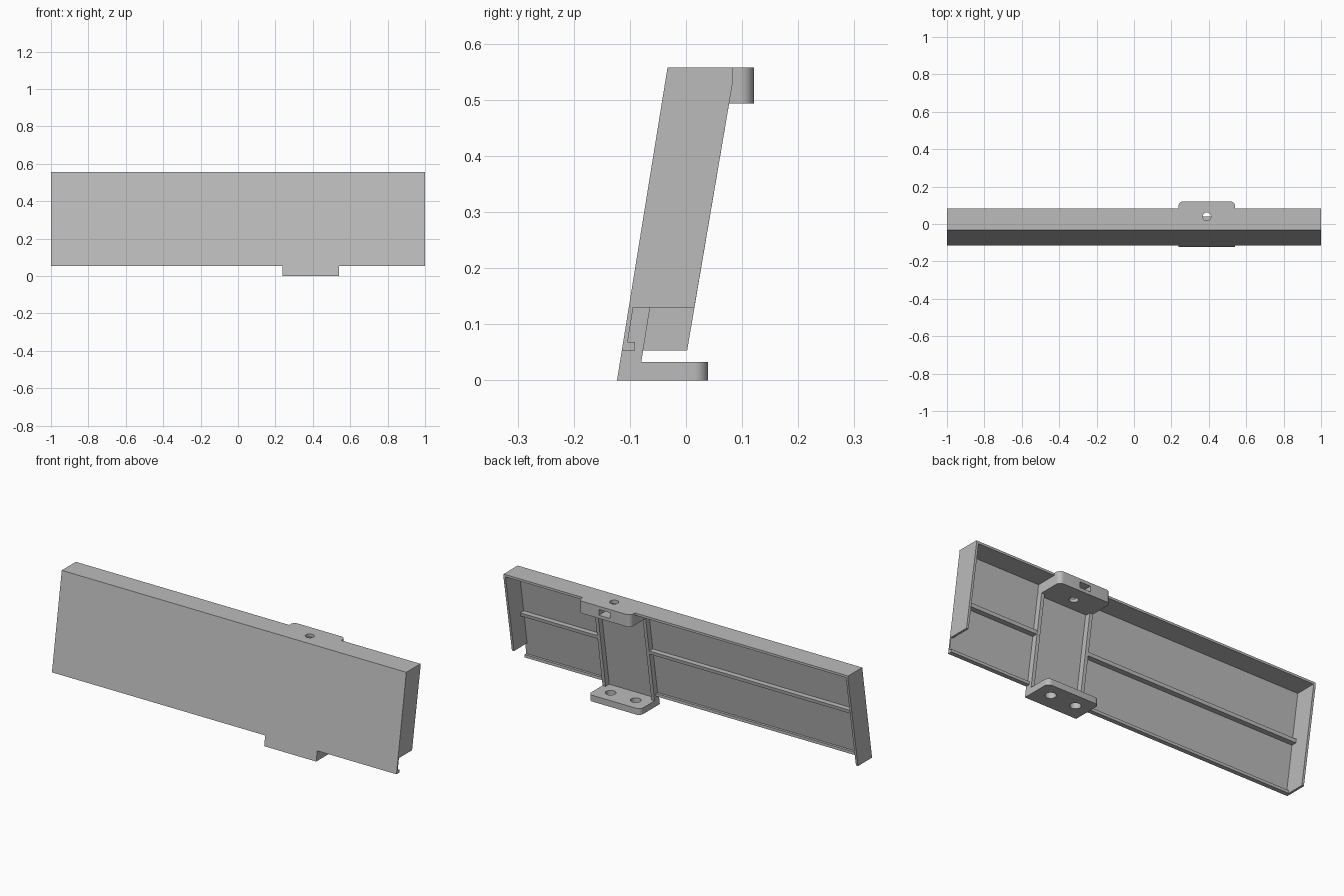
import bpy, bmesh, math
from mathutils import Vector

if "Cube" in bpy.data.objects:
    bpy.data.objects.remove(bpy.data.objects["Cube"], do_unlink=True)

grey = bpy.data.materials.new("plain grey")
grey.use_nodes = True
colour = (0.5, 0.5, 0.5, 1)
grey.diffuse_color = colour
grey.node_tree.nodes["Principled BSDF"].inputs["Base Color"].default_value = colour

# Main dimensions
TOP, BASE, WALL = 0.557, 0.053, 0.008
B0, B1 = 0.238, 0.54            # bracket sides
MID = (B0 + B1) / 2
BACK = 0.084


def front(z):
    return -0.123 + 0.1616 * z


def back(z):
    return min(BACK, 0.002 + 0.168 * (z - BASE))


def prism(name, points, sweep):
    """Extrude a closed outline of 3D points along a vector."""
    bm = bmesh.new()
    face = bm.faces.new([bm.verts.new(p) for p in points])
    moved = bmesh.ops.extrude_face_region(bm, geom=[face])["geom"]
    bmesh.ops.translate(bm, vec=Vector(sweep),
                        verts=[v for v in moved if isinstance(v, bmesh.types.BMVert)])
    bmesh.ops.recalc_face_normals(bm, faces=bm.faces[:])
    mesh = bpy.data.meshes.new(name)
    bm.to_mesh(mesh)
    bm.free()
    mesh.materials.append(grey)
    ob = bpy.data.objects.new(name, mesh)
    bpy.context.collection.objects.link(ob)
    return ob


def side_prism(name, x0, x1, outline):
    return prism(name, [(x0, y, z) for y, z in outline], (x1 - x0, 0, 0))


def leaning(name, x0, x1, z0, z1, d0, d1):
    """Slab parallel to the leaning front, between two depths behind it."""
    return side_prism(name, x0, x1, [(front(z0) + d0, z0), (front(z0) + d1, z0),
                                     (front(z1) + d1, z1), (front(z1) + d0, z1)])


def tab(name, y0, y1, z0, z1, r=0.025):
    """Horizontal plate with its two rear corners rounded."""
    pts = [(B0, y0, z0), (B1, y0, z0)]
    for cx, start in ((B1 - r, 0), (B0 + r, 90)):
        for i in range(9):
            a = math.radians(start + i * 90 / 8)
            pts.append((cx + r * math.cos(a), y1 - r + r * math.sin(a), z0))
    return prism(name, pts, (0, 0, z1 - z0))


def cut(ob, cutter):
    mod = ob.modifiers.new("cut", "BOOLEAN")
    mod.operation, mod.solver, mod.object = "DIFFERENCE", "EXACT", cutter
    bpy.context.view_layer.objects.active = ob
    bpy.ops.object.modifier_apply(modifier=mod.name)


def drill(obs, x, y, z, r):
    bpy.ops.mesh.primitive_cylinder_add(vertices=32, radius=r, depth=0.2, location=(x, y, z))
    cutter = bpy.context.object
    cutter.hide_render = True
    for ob in obs:
        cut(ob, cutter)
    bpy.data.objects.remove(cutter, do_unlink=True)


# Leaning front panel with its skirt over the foot
leaning("front_panel", -1, 1, BASE, TOP, 0, WALL)
leaning("front_skirt", B0, B1, 0, BASE, 0, WALL)

# Top plate
ZT = TOP - 0.012
top_plate = side_prism("top_plate", -1, 1, [(front(ZT), ZT), (BACK, ZT),
                                            (BACK, TOP), (front(TOP), TOP)])

# End walls; the left one stops short of the bottom
for name, x0, x1, z0 in (("right_end_wall", -1, -0.988, BASE),
                         ("left_end_wall", 0.988, 1, 0.13)):
    side_prism(name, x0, x1, [(front(z0), z0), (back(z0), z0), (BACK, 0.535),
                              (BACK, TOP), (front(TOP), TOP)])

# Stiffening rib and bottom lip on each side of the bracket
for side, x0, x1 in (("right", -1, B0), ("left", B1, 1)):
    inner0, inner1 = max(x0, -0.988), min(x1, 0.988)
    leaning(side + "_middle_rib", inner0, inner1, 0.293, 0.311, 0.004, 0.036)
    y0 = front(BASE)
    side_prism(side + "_bottom_lip", x0, x1, [(y0, BASE), (-0.091, BASE),
                                              (-0.091, 0.068), (front(0.068), 0.068)])

# Upright rails of the bracket
for side, x in (("right", B0), ("left", B1 - 0.018)):
    leaning(side + "_rail", x, x + 0.018, 0, 0.5, 0, 0.038)

# Foot with two screw holes
foot = tab("foot", -0.117, 0.039, 0, 0.033)
for dx in (-0.073, 0.073):
    drill([foot], MID + dx, -0.035, 0, 0.026)

# Top block with a screw hole and a nut slot
block = tab("top_block", -0.03, 0.121, 0.493, TOP)
drill([block, top_plate], MID, 0.04, 0.525, 0.022)
slot = prism("slot_cutter", [(MID - 0.032, 0.01, 0.51), (MID + 0.032, 0.01, 0.51),
                             (MID + 0.032, 0.2, 0.51), (MID - 0.032, 0.2, 0.51)], (0, 0, 0.03))
slot.hide_render = True
cut(block, slot)
bpy.data.objects.remove(slot, do_unlink=True)

# Smooth the rounded corners and holes
bpy.ops.object.select_all(action="DESELECT")
for ob in (foot, block, top_plate):
    ob.select_set(True)
    bpy.context.view_layer.objects.active = ob
bpy.ops.object.shade_smooth_by_angle(angle=math.radians(30))
